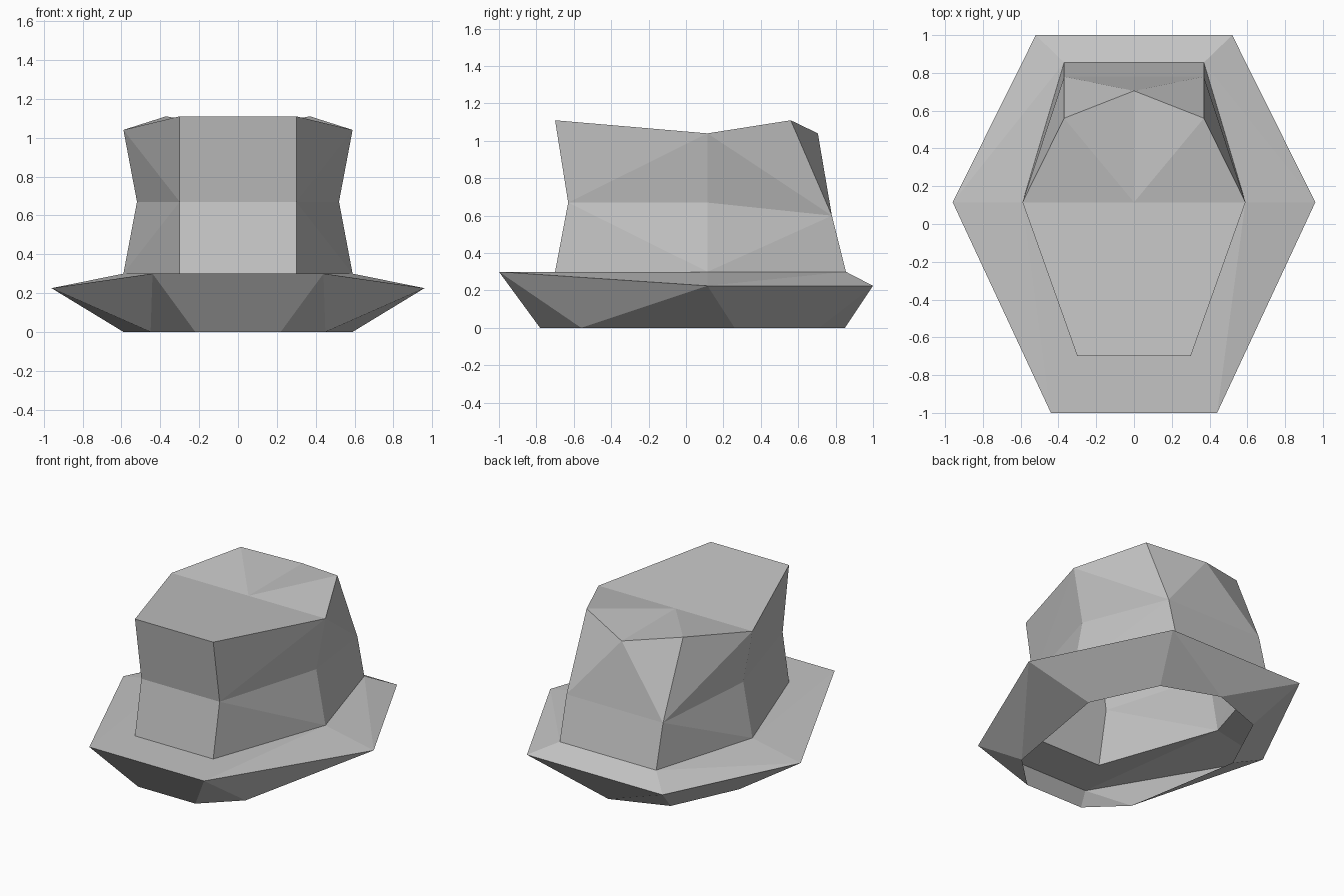
import bpy
import bmesh

cube = bpy.data.objects.get("Cube")
if cube:
    bpy.data.objects.remove(cube, do_unlink=True)

felt = bpy.data.materials.new("grey_felt")
felt.use_nodes = True
GREY = (0.55, 0.55, 0.55, 1)
felt.diffuse_color = GREY
bsdf = felt.node_tree.nodes["Principled BSDF"]
bsdf.inputs["Base Color"].default_value = GREY
bsdf.inputs["Roughness"].default_value = 0.9


def ring(front, side, back, back_centre=None):
    """Half outline from the front centre round the left to the back centre."""
    if back_centre is None:
        back_centre = (0, back[1], back[2])
    return [(0, front[1], front[2]), front, side, back, back_centre]


def loft(lower, upper, cuts):
    """Faces joining two rings; each cell is a flat quad or cut along a diagonal."""
    faces = []
    for i, cut in enumerate(cuts):
        a, b, c, d = lower[i], lower[i + 1], upper[i + 1], upper[i]
        if cut == "/":
            faces += [(a, b, c), (a, c, d)]
        elif cut == "\\":
            faces += [(a, b, d), (b, c, d)]
        else:
            faces.append((a, b, c, d))
    return faces


def make_part(name, faces):
    """Half mesh from faces, mirrored across the centre."""
    bm = bmesh.new()
    points = {}
    for face in faces:
        for p in face:
            if p not in points:
                points[p] = bm.verts.new(p)
        bm.faces.new([points[p] for p in face])
    mesh = bpy.data.meshes.new(name)
    bm.to_mesh(mesh)
    bm.free()
    mesh.materials.append(felt)
    obj = bpy.data.objects.new(name, mesh)
    bpy.context.collection.objects.link(obj)
    mirror = obj.modifiers.new("mirror", "MIRROR")
    mirror.use_axis[0] = True
    mirror.use_clip = True
    return obj


# Horizontal outlines of the hat
edge = ring((0.44, -1, 0.3), (0.96, 0.115, 0.225), (0.52, 1, 0.225))
base = ring((0.3, -0.7, 0.3), (0.59, 0.115, 0.3), (0.37, 0.855, 0.3))
waist = ring((0.3, -0.63, 0.67), (0.52, 0.115, 0.67), (0.37, 0.78, 0.6))
rim = ring((0.3, -0.7, 1.11), (0.59, 0.115, 1.04), (0.37, 0.56, 1.11),
           (0, 0.705, 1.04))

# Crown: pinched walls and a creased top, open underneath
centre = (0, 0.115, 1.04)
crown = loft(base, waist, "-\\/-") + loft(waist, rim, "-/\\/")
crown += [(rim[0], rim[1], rim[2], centre),
          (centre, rim[2], rim[3]),
          (centre, rim[3], rim[4])]
make_part("crown", crown)

# Brim: sloping sheet from its edge up to the crown
make_part("brim", loft(edge, base, "-//-"))

# Underside: walls tapering from the brim edge to the open bottom
foot = [(0, -0.78, 0), (0.22, -0.78, 0), (0.45, -0.56, 0),
        (0.59, 0.26, 0), (0.38, 0.71, 0), (0, 0.85, 0)]
front_mid, front, side, back, back_mid = edge
make_part("underside", [
    (foot[0], foot[1], front, front_mid),
    (foot[1], foot[2], front),
    (foot[2], side, front),
    (foot[2], foot[3], side),
    (foot[3], foot[4], back, side),
    (foot[4], foot[5], back),
    (foot[5], back_mid, back),
])
